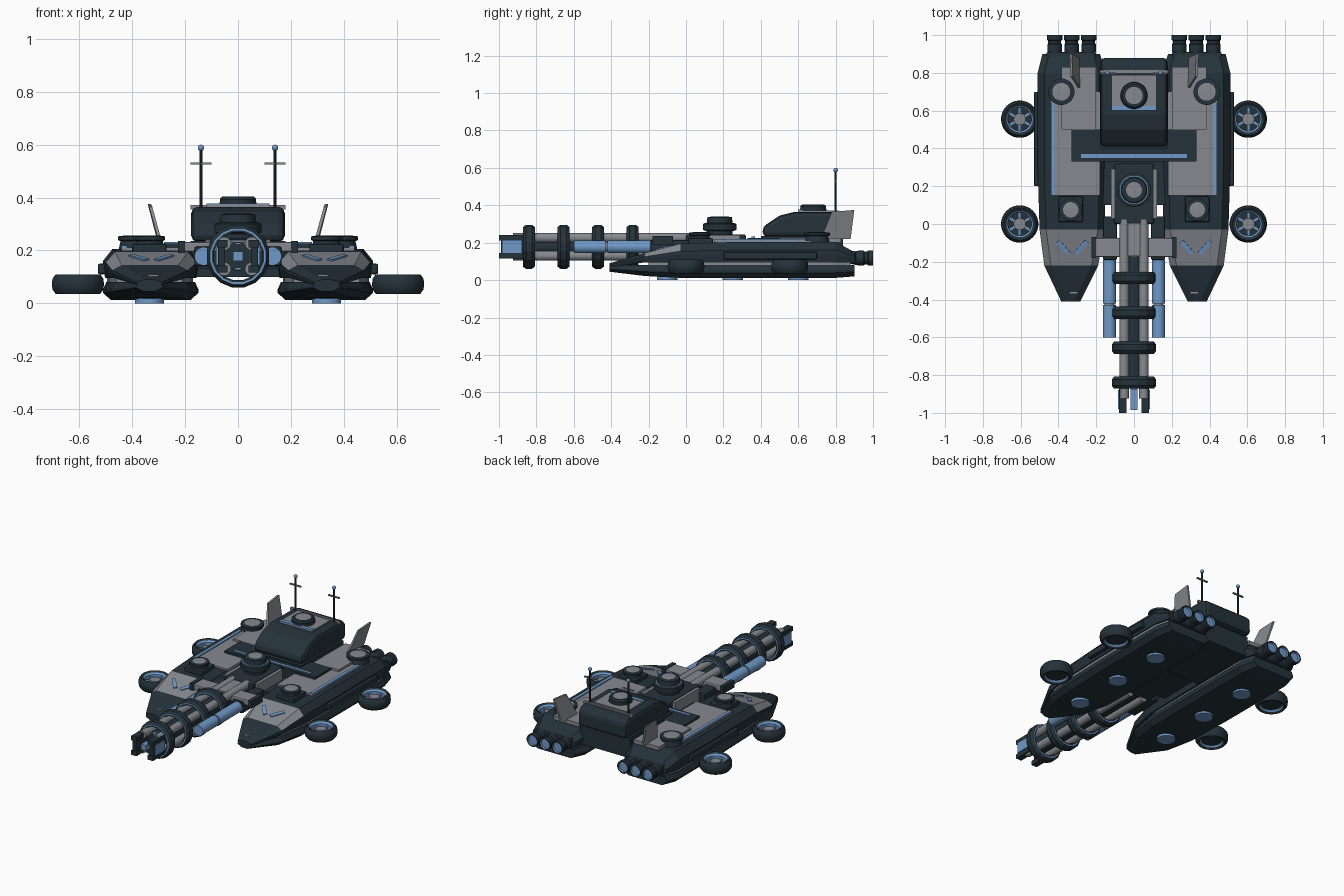
import bpy, bmesh, math
from mathutils import Matrix, Vector

cube = bpy.data.objects.get("Cube")
if cube:
    bpy.data.objects.remove(cube)


def material(name, rgb):
    m = bpy.data.materials.new(name)
    m.use_nodes = True
    m.diffuse_color = (*rgb, 1)
    m.node_tree.nodes["Principled BSDF"].inputs["Base Color"].default_value = (*rgb, 1)
    return m


DARK = material("dark armour", (0.018, 0.032, 0.042))
GRAY = material("gray plating", (0.24, 0.25, 0.275))
BLUE = material("blue trim", (0.16, 0.32, 0.58))
PALETTE = [DARK, GRAY, BLUE]


def finish(name, bm, mat=None, mirror=False, bevel=0, smooth=False):
    bmesh.ops.remove_doubles(bm, verts=bm.verts, dist=1e-5)
    bmesh.ops.recalc_face_normals(bm, faces=bm.faces)
    me = bpy.data.meshes.new(name)
    for m in PALETTE:
        me.materials.append(m)
    if mat:
        for f in bm.faces:
            f.material_index = PALETTE.index(mat)
    bm.to_mesh(me)
    bm.free()
    ob = bpy.data.objects.new(name, me)
    bpy.context.collection.objects.link(ob)
    if bevel:
        b = ob.modifiers.new("bevel", "BEVEL")
        b.width, b.segments = bevel, 2
    if mirror:
        ob.modifiers.new("mirror", "MIRROR").use_mirror_merge = False
    if smooth:
        bpy.ops.object.select_all(action="DESELECT")
        ob.select_set(True)
        bpy.context.view_layer.objects.active = ob
        bpy.ops.object.shade_smooth_by_angle(angle=math.radians(35))
    return ob


def box(name, x, y, z, mat, mirror=False, bevel=0, turn=None):
    bm = bmesh.new()
    lo, hi = Vector((x[0], y[0], z[0])), Vector((x[1], y[1], z[1]))
    bmesh.ops.create_cube(bm, size=1)
    spin = turn or Matrix.Identity(4)
    bm.transform(Matrix.Translation((lo + hi) / 2) @ spin @ Matrix.Diagonal((*(hi - lo), 1)))
    return finish(name, bm, mat, mirror, bevel)


def lathe(name, profile, centre, mats, along_y=False, n=24, mirror=False, closed=False, smooth=True):
    """Spin (radius, height) points; mats is one colour or one per segment."""
    bm = bmesh.new()
    rings = [[bm.verts.new((r * math.cos(a), r * math.sin(a), h))
              for a in (math.tau * (i + 0.5) / n for i in range(n))] for r, h in profile]
    pairs = list(zip(rings, rings[1:] + (rings[:1] if closed else [])))
    for k, (a, b) in enumerate(pairs):
        m = mats[k] if isinstance(mats, list) else mats
        for i in range(n):
            j = (i + 1) % n
            bm.faces.new((a[i], a[j], b[j], b[i])).material_index = PALETTE.index(m)
    spin = Matrix.Rotation(math.pi / 2, 4, "X") if along_y else Matrix.Identity(4)
    bm.transform(Matrix.Translation(centre) @ spin)
    return finish(name, bm, None, mirror, 0, smooth)


def rod(name, r, length, centre, mat, **kw):
    h = length / 2
    return lathe(name, [(0, -h), (r, -h), (r, h), (0, h)], centre, mat, **kw)


def loft(name, sections, mat=None, rule=None, mirror=False):
    """Skin a row of closed sections and cap the ends."""
    bm = bmesh.new()
    rows = [[bm.verts.new(p) for p in s] for s in sections]
    n = len(rows[0])
    for a, b in zip(rows, rows[1:]):
        for i in range(n):
            bm.faces.new((a[i], a[(i + 1) % n], b[(i + 1) % n], b[i]))
    bm.faces.new(rows[0])
    bm.faces.new(rows[-1])
    bmesh.ops.recalc_face_normals(bm, faces=bm.faces)
    for f in bm.faces:
        f.material_index = 1 if rule and rule(f) else 0
    return finish(name, bm, mat, mirror)


def hull_section(y, x0, x1, z0, z1, low, high):
    """Eight-sided section with separate bottom and top chamfers."""
    za, zb = z0 + (z1 - z0) * 0.4, z0 + (z1 - z0) * 0.6
    return [(x, y, z) for x, z in ((x0 + low, z0), (x1 - low, z0), (x1, za), (x1, zb),
            (x1 - high, z1), (x0 + high, z1), (x0, zb), (x0, za))]


# Twin hulls: lower shell, belt, upper shell
plan = [(-0.41, 0.285, 0.385), (-0.22, 0.19, 0.475), (-0.03, 0.155, 0.5),
        (0.3, 0.15, 0.51), (0.8, 0.15, 0.51), (0.9, 0.18, 0.485)]
bottoms, tops = [0.045, 0.022, 0.012, 0.012, 0.012, 0.02], [0.09, 0.145, 0.195, 0.205, 0.205, 0.15]
loft("lower_hull", [hull_section(y, a, b, z, 0.08, 0.03, 0.012)
                    for (y, a, b), z in zip(plan, bottoms)], DARK, mirror=True)
loft("hull_belt", [hull_section(y + (0.02 if y < 0 else -0.02), a + 0.02, b - 0.015, 0.06, 0.11, 0, 0)
                   for y, a, b in plan[1:]], GRAY, mirror=True)
loft("upper_hull", [hull_section(y, a, b, 0.068 if y < -0.3 else 0.095, z, 0.008, 0.035)
                    for (y, a, b), z in zip(plan, tops)], mirror=True,
     rule=lambda f: f.normal.z > 0.3 and -0.2 < f.calc_center_median().y < -0.05)
box("side_rail", (0.5, 0.53), (0.2, 0.7), (0.11, 0.15), DARK, True, 0.008)
for y in (-0.1, 0.25, 0.6):
    rod("belly_disc", 0.055, 0.02, (0.335, y, 0.01), BLUE, mirror=True)

# Deck plates and trim
box("deck_panel", (0.18, 0.44), (0.15, 0.7), (0.19, 0.212), GRAY, True)
box("deck_blue_strip", (0.42, 0.44), (0.15, 0.64), (0.21, 0.219), BLUE, True)
box("rear_panel", (0.2, 0.385), (0.5, 0.83), (0.2, 0.226), GRAY, True)
box("cross_deck", (-0.33, 0.33), (0.33, 0.5), (0.13, 0.226), DARK)
box("cross_deck_strip", (-0.28, 0.28), (0.35, 0.37), (0.224, 0.232), BLUE)
box("centre_chassis", (-0.18, 0.18), (0.4, 0.84), (0.1, 0.235), DARK)
slope = Matrix.Rotation(math.atan2(0.05, 0.19), 4, "X")
for x, turn in ((0.28, 0.7), (0.375, -0.7)):
    box("nose_stripe", (x - 0.012, x + 0.012), (-0.17, -0.08), (0.168, 0.176), BLUE, True,
        turn=slope @ Matrix.Rotation(turn, 4, "Z"))
box("nose_mark", (0.3, 0.34), (-0.37, -0.36), (0.1, 0.109), GRAY, True)

# Hull turrets
box("front_turret_base", (0.27, 0.4), (0.01, 0.145), (0.19, 0.225), DARK, True, 0.008)
for name, x, y, r in (("front_turret", 0.335, 0.075, 0.06), ("rear_turret", 0.385, 0.7, 0.07)):
    lathe(name, [(r, 0.19), (r * 0.85, 0.235), (r, 0.24), (r, 0.253), (r * 0.68, 0.256), (0, 0.256)],
          (x, y, 0), [DARK, DARK, DARK, DARK, GRAY], mirror=True)

# Lift fans
for y in (0, 0.555):
    c = (0.605, y, 0.073)
    lathe("fan_ring", [(0.07, -0.03), (0.085, -0.037), (0.097, -0.02), (0.099, 0), (0.097, 0.02),
                       (0.085, 0.037), (0.07, 0.03), (0.062, 0.02), (0.062, -0.02)],
          c, [DARK] * 6 + [BLUE] * 3, mirror=True, closed=True, n=28)
    rod("fan_hub", 0.032, 0.035, c, GRAY, mirror=True)
    rod("fan_floor", 0.064, 0.008, (0.605, y, 0.058), DARK, mirror=True)
    for k in range(3):
        box("fan_spokes", (0.541, 0.669), (y - 0.008, y + 0.008), (0.066, 0.082), BLUE, True,
            turn=Matrix.Rotation(math.pi * (k + 0.5) / 3, 4, "Z"))

# Rear thrusters
box("thruster_mount", (0.2, 0.465), (0.8, 0.91), (0.085, 0.155), DARK, True, 0.01)
for x in (0.24, 0.33, 0.42):
    lathe("thruster", [(0.032, 0.12), (0.04, 0.08), (0.04, 0.05), (0.035, 0.045), (0.035, 0.03),
                       (0.042, 0.025), (0.042, 0), (0.034, 0), (0.032, 0.012), (0, 0.012)],
          (x, 1.0, 0.118), [DARK] * 7 + [BLUE] * 2, along_y=True, mirror=True, n=16)

# Swept tail fins
fin = [(0.72, 0.22, 0.29), (0.88, 0.22, 0.295), (0.9, 0.375, 0.335), (0.78, 0.365, 0.33)]
loft("tail_fin", [[(x + dx, y, z) for y, z, x in fin] for dx in (-0.006, 0.006)], GRAY, mirror=True)

# Command bridge
side = [(0.41, 0.232), (0.41, 0.285), (0.5, 0.345), (0.58, 0.365), (0.84, 0.365), (0.88, 0.34), (0.88, 0.232)]
widths = [0.15, 0.15, 0.145, 0.145, 0.155, 0.17, 0.18]
bridge = loft("bridge", [[(s * w, y, z) for (y, z), w in zip(side, ws)] for s, ws in
              ((-1, [w * 0.88 for w in widths]), (-1.04, [0.17] * 7), (1.04, [0.17] * 7),
               (1, [w * 0.88 for w in widths]))][1:3], DARK)
b = bridge.modifiers.new("bevel", "BEVEL")
b.width, b.segments = 0.025, 2
box("bridge_roof_panel", (-0.12, 0.12), (0.6, 0.79), (0.36, 0.373), GRAY)
box("bridge_blue_strip", (-0.12, 0.12), (0.6, 0.625), (0.37, 0.378), BLUE)
box("bridge_rear_bar", (-0.18, 0.18), (0.8, 0.815), (0.355, 0.372), GRAY)
lathe("bridge_hatch", [(0.075, 0.36), (0.068, 0.39), (0.07, 0.395), (0.06, 0.404), (0.046, 0.404), (0, 0.404)],
      (0, 0.68, 0), [DARK] * 4 + [GRAY])

# Antennas
rod("antenna_mast", 0.006, 0.23, (0.14, 0.8, 0.475), DARK, mirror=True, n=8)
box("antenna_crossbar", (0.1, 0.18), (0.795, 0.805), (0.525, 0.533), GRAY, True)
bm = bmesh.new()
bmesh.ops.create_uvsphere(bm, u_segments=12, v_segments=8, radius=0.012,
                          matrix=Matrix.Translation((0.14, 0.8, 0.588)))
finish("antenna_tip", bm, BLUE, True, smooth=True)

# Central gun mount
box("gun_mount", (-0.105, 0.105), (0, 0.32), (0.13, 0.245), DARK, bevel=0.01)
box("gun_mount_cheek", (0.1, 0.122), (0.03, 0.29), (0.14, 0.24), GRAY, True)
box("gun_mount_bridge", (-0.19, 0.19), (0.1, 0.36), (0.13, 0.17), DARK)
lathe("gun_cupola", [(0.07, 0.24), (0.07, 0.262), (0.09, 0.268), (0.09, 0.3), (0.076, 0.306), (0.07, 0.306),
                     (0.066, 0.336), (0.042, 0.34), (0, 0.34)],
      (0, 0.18, 0), [DARK, DARK, DARK, DARK, BLUE, DARK, DARK, GRAY])
box("gun_cross_brace", (-0.22, 0.22), (-0.175, -0.075), (0.195, 0.232), GRAY, bevel=0.006)
box("gun_brace_end", (0.2, 0.226), (-0.18, -0.07), (0.19, 0.236), DARK, True)
box("gun_spine", (-0.035, 0.035), (-0.17, 0.01), (0.2, 0.24), GRAY)

# Gun barrels, rings and muzzle
GUN_Z = 0.178
for dz in (-0.048, 0.048):
    rod("gun_barrel", 0.026, 0.95, (0.052, -0.45, GUN_Z + dz), GRAY, along_y=True, mirror=True, n=12)
    box("muzzle_block", (0.04, 0.08), (-1.0, -0.87), (GUN_Z + dz - 0.014, GUN_Z + dz + 0.014), DARK, True)
box("muzzle_side", (0.076, 0.084), (-0.98, -0.88), (0.145, 0.211), BLUE, True)
box("muzzle_wall", (0.05, 0.076), (-0.99, -0.87), (0.14, 0.216), DARK, True)
rod("gun_core", 0.055, 0.86, (0, -0.43, GUN_Z), DARK, along_y=True, n=12)
for z in (0.126, 0.222):
    box("gun_blue_line", (-0.012, 0.012), (-0.88, -0.1), (z, z + 0.009), BLUE)
box("core_rod", (-0.018, 0.018), (-0.985, -0.8), (GUN_Z - 0.018, GUN_Z + 0.018), BLUE)
for y in (-0.84, -0.655, -0.47, -0.285):
    lathe("gun_ring", [(0.092, -0.032), (0.1, -0.032), (0.108, -0.032), (0.12, -0.016), (0.12, 0.016),
                       (0.108, 0.032), (0.1, 0.032), (0.092, 0.032)], (0, y, GUN_Z),
          [DARK, BLUE, DARK, DARK, DARK, BLUE, DARK, DARK], along_y=True, n=16, closed=True, smooth=False)
    for k in range(2):
        box("ring_strut", (-0.1, 0.1), (y - 0.02, y + 0.02), (GUN_Z - 0.012, GUN_Z + 0.012), DARK,
            turn=Matrix.Rotation(math.pi * (k + 0.5) / 2, 4, "Y"))

# Recoil cylinders beside the gun
for y, length in ((-0.515, 0.17), (-0.305, 0.23)):
    rod("recoil_cylinder", 0.035, length, (0.13, y, GUN_Z), BLUE, along_y=True, mirror=True, n=16)
rod("recoil_piston", 0.026, 0.42, (0.13, -0.24, GUN_Z), GRAY, along_y=True, mirror=True, n=16)
box("recoil_bracket", (0.09, 0.165), (-0.19, 0.04), (0.14, 0.215), DARK, True, 0.008)
